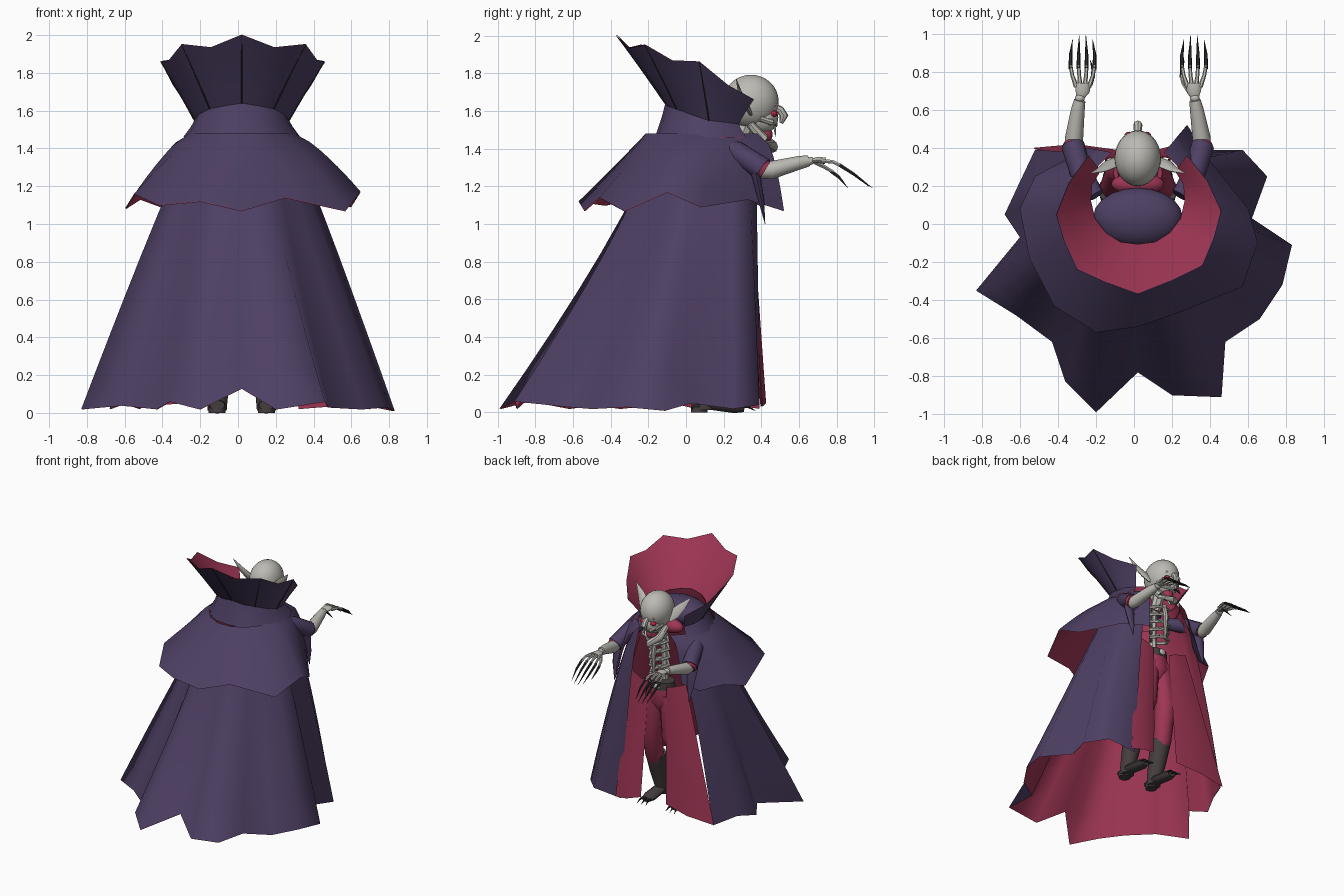
import bpy, bmesh, math
from mathutils import Vector

cube = bpy.data.objects.get("Cube")
if cube:
    bpy.data.objects.remove(cube)


def material(name, rgb):
    m = bpy.data.materials.new(name)
    m.use_nodes = True
    m.diffuse_color = (*rgb, 1)
    m.node_tree.nodes["Principled BSDF"].inputs["Base Color"].default_value = (*rgb, 1)
    return m


PURPLE = material("purple cloth", (0.075, 0.05, 0.125))
RED = material("crimson cloth", (0.35, 0.037, 0.09))
BONE = material("bone", (0.5, 0.49, 0.45))
BOOT = material("boot leather", (0.06, 0.048, 0.05))
CLAW = material("dark claw", (0.025, 0.022, 0.025))
EYE = material("eye red", (0.5, 0.02, 0.06))
MID = 0.02  # plane of symmetry of the body


def finish(name, bm, *mats, angle=40):
    mesh = bpy.data.meshes.new(name)
    bm.to_mesh(mesh)
    bm.free()
    ob = bpy.data.objects.new(name, mesh)
    bpy.context.collection.objects.link(ob)
    for m in mats:
        mesh.materials.append(m)
    bpy.ops.object.select_all(action='DESELECT')
    ob.select_set(True)
    bpy.context.view_layer.objects.active = ob
    bpy.ops.object.shade_smooth_by_angle(angle=math.radians(angle))
    return ob


def skin(bm, rings, closed=False):
    rows = [[bm.verts.new(p) for p in r] for r in rings]
    n = len(rows[0])
    for a, b in zip(rows, rows[1:]):
        for i in range(n if closed else n - 1):
            j = (i + 1) % n
            bm.faces.new((a[i], b[i], b[j], a[j]))
    return rows


def cloth(name, rings, outside=PURPLE, inside=RED):
    bm = bmesh.new()
    skin(bm, rings)
    ob = finish(name, bm, outside, inside, angle=120)
    sol = ob.modifiers.new("lining", 'SOLIDIFY')
    sol.thickness, sol.offset = 0.005, -1
    sol.material_offset = 1
    sol.use_rim = False


def tube(name, path, radii, mat, sides=8, flat=1.0):
    path = [Vector(p) for p in path]
    rings = []
    for i, p in enumerate(path):
        d = (path[min(i + 1, len(path) - 1)] - path[max(i - 1, 0)]).normalized()
        ref = Vector((1, 0, 0)) if abs(d.x) < 0.8 else Vector((0, 0, 1))
        u = (ref - d * ref.dot(d)).normalized()
        v = d.cross(u)
        ang = [2 * math.pi * k / sides for k in range(sides)]
        rings.append([p + radii[i] * (u * math.cos(a) + v * flat * math.sin(a)) for a in ang])
    bm = bmesh.new()
    rows = skin(bm, rings, True)
    bm.faces.new(rows[0])
    bm.faces.new(rows[-1][::-1])
    bmesh.ops.recalc_face_normals(bm, faces=bm.faces)
    finish(name, bm, mat)


def ball(name, loc, size, mat, seg=20):
    bm = bmesh.new()
    bmesh.ops.create_uvsphere(bm, u_segments=seg, v_segments=seg // 2, radius=1)
    bmesh.ops.scale(bm, vec=size, verts=bm.verts)
    bmesh.ops.translate(bm, vec=loc, verts=bm.verts)
    finish(name, bm, mat)


def drape(name, hem, start, end, center, rx, ry, top_z, puff, rows=8):
    """Cloth from an oval shoulder line to a ragged hem, fuller at the sides than the back."""
    top, powers = [], []
    for i in range(len(hem)):
        a = math.radians(start + (end - start) * i / (len(hem) - 1))
        top.append(Vector((center[0] + rx * math.cos(a), center[1] + ry * math.sin(a), top_z)))
        powers.append(puff - .33 * math.sin(a))
    rings = []
    for k in range(rows):
        t = k / (rows - 1)
        ring = []
        for a, b, power in zip(top, hem, powers):
            p = a.lerp(Vector(b), t ** power)
            p.z = a.z + (b[2] - a.z) * t
            ring.append(p)
        rings.append(ring)
    cloth(name, rings)


# Long cape
drape("long_cape", [
    (-.52, .39, .02), (-.61, .2, .05), (-.68, .05, .02), (-.6, -.07, .05), (-.83, -.35, .02),
    (-.62, -.48, .04), (-.43, -.62, .02), (-.36, -.83, .06), (-.2, -.99, .02), (.02, -.78, .13),
    (.2, -.9, .02), (.46, -.91, .06), (.48, -.62, .03), (.66, -.5, .02), (.78, -.32, .03),
    (.83, -.11, .01), (.62, .03, .05), (.7, .25, .02), (.57, .39, .04), (.32, .39, .02)],
    125, 415, (MID, .12), .27, .3, 1.45, .9)

# Shoulder capelet
drape("shoulder_capelet", [
    (-.24, .4, 1.12), (-.36, .34, 1.07), (-.52, .25, 1.13), (-.6, .08, 1.08), (-.55, -.18, 1.16),
    (-.42, -.43, 1.1), (-.2, -.57, 1.12), (.02, -.54, 1.07), (.25, -.46, 1.14), (.57, -.33, 1.07),
    (.65, -.1, 1.17), (.6, .08, 1.09), (.4, .33, 1.13), (.28, .52, 1.07)],
    120, 420, (MID, .1), .28, .32, 1.48, .7)

# Collar with pointed rim, and the band below it
tips = [(-.24, .36, 1.66), (-.41, .05, 1.86), (-.3, -.24, 1.95), (.02, -.37, 2.0),
        (.36, -.22, 1.95), (.46, .07, 1.86), (.28, .36, 1.66)]
feet = [(-.18, .28, 1.53), (-.23, .12, 1.55), (-.15, -.05, 1.61), (.02, -.11, 1.64),
        (.19, -.05, 1.61), (.27, .12, 1.55), (.22, .28, 1.53)]
rim, base = [], []
for i in range(len(tips)):
    t, f = Vector(tips[i]), Vector(feet[i])
    rim.append(t)
    base.append(f)
    if i + 1 < len(tips):
        t2, f2 = t.lerp(Vector(tips[i + 1]), .5), f.lerp(Vector(feet[i + 1]), .5)
        out = Vector((f2.x - MID, f2.y - .12, 0)).normalized()
        rim.append(t2.lerp(f2, .12) + out * .035)
        base.append(f2 + out * .02)
collar = [[b.lerp(r, k ** 1.15) + Vector((0, 0, .02 * k * (1 - k))) for r, b in zip(rim, base)]
          for k in (1, .75, .5, .25, 0)]
cloth("tall_collar", collar)
band = []
for s, drop in ((1, 0), (1.08, .4), (1.24, 1)):
    band.append([Vector((MID + (p.x - MID) * s, .12 + (p.y - .12) * s,
                         p.z + (1.46 - p.z) * drop)) for p in base])
cloth("collar_band", band)
for i in range(2, len(rim) - 1, 2):
    tube("collar_rib", [row[i] for row in collar], [.002, .003, .004, .005, .005], CLAW, 6)
ball("upper_back", (MID, .035, 1.53), (.235, .155, .1), PURPLE)
ball("neck_scarf", (MID, .21, 1.47), (.14, .06, .06), RED)

# Head, face and ears
ball("skull", (MID, .345, 1.65), (.122, .147, .142), BONE, 28)
ball("face", (MID, .405, 1.565), (.08, .085, .085), BONE)
ball("mouth", (MID, .415, 1.475), (.042, .045, .045), RED)
tube("nose", [(MID, .455, 1.63), (MID, .5, 1.605), (MID, .52, 1.575), (MID, .505, 1.535)],
     [.016, .022, .024, .01], BONE)
tube("jaw", [(MID - .085, .34, 1.53), (MID - .065, .41, 1.45), (MID, .455, 1.41),
             (MID + .065, .41, 1.45), (MID + .085, .34, 1.53)], [.022, .03, .034, .03, .022], BONE)
for s in (-1, 1):
    ball("eye", (MID + s * .045, .465, 1.585), (.026, .02, .018), EYE, 12)
    tube("brow", [(MID + s * .01, .475, 1.62), (MID + s * .05, .465, 1.63),
                  (MID + s * .085, .42, 1.61)], [.01, .014, .01], BONE)
    tube("cheek", [(MID + s * .08, .39, 1.56), (MID + s * .055, .455, 1.54),
                   (MID + s * .02, .475, 1.525)], [.016, .018, .014], BONE)
    tube("fang", [(MID + s * .03, .47, 1.52), (MID + s * .03, .475, 1.46)], [.009, .001], BONE, 6)
    tube("ear", [(MID + s * .1, .34, 1.59), (MID + s * .14, .315, 1.64), (MID + s * .19, .285, 1.7),
                 (MID + s * .25, .265, 1.775)], [.03, .045, .03, .002], BONE, 8, .35)

# Skeletal torso
tube("spine", [(MID, .26, 1.56), (MID, .25, 1.4), (MID, .24, 1.2), (MID, .25, .98)],
     [.03, .03, .028, .03], BONE)
tube("neck", [(MID, .27, 1.4), (MID, .34, 1.58)], [.04, .045], BONE)
tube("breastbone", [(MID, .375, 1.4), (MID, .395, 1.3), (MID, .385, 1.12)], [.018, .02, .012], BONE)
for k in range(5):
    z, w = 1.38 - k * .065, .085 - .005 * abs(k - 2)
    tube("rib", [(MID - w * .3, .25, z + .02), (MID - w, .31, z + .01), (MID - w * .6, .37, z),
                 (MID, .39, z - .01), (MID + w * .6, .37, z), (MID + w, .31, z + .01),
                 (MID + w * .3, .25, z + .02)], [.013] * 7, BONE, 6)
tube("belt", [(MID, .27, .98), (MID, .27, 1.04)], [.1, .095], BOOT, 16, .8)
ball("belt_buckle", (MID, .355, 1.01), (.03, .012, .025), BONE, 12)
tube("hips", [(MID, .27, 1.0), (MID, .27, .88), (MID, .26, .8)], [.095, .115, .07], RED, 16, .8)

# Legs and clawed boots
for s in (-1, 1):
    x = MID + s * .13
    tube("trouser_leg", [(MID + s * .055, .27, .93), (MID + s * .09, .28, .6), (x, .2, .36),
                         (x, .15, .26)], [.075, .08, .068, .058], RED, 12)
    tube("boot_shaft", [(x, .18, .36), (x, .14, .2), (x, .1, .06), (x, .1, .012)],
         [.078, .068, .054, .05], BOOT, 12)
    tube("boot_foot", [(x, .03, .04), (x, .14, .045), (x, .26, .03), (x, .31, .025)],
         [.04, .05, .052, .035], BOOT, 12, .65)
    tube("boot_heel", [(x, .07, .03), (x, .07, 0)], [.045, .045], BOOT, 10)
    for k in (-1, 0, 1):
        tube("toe_claw", [(x + k * .03, .29, .03), (x + k * .035, .33, .03), (x + k * .04, .37, .008)],
             [.01, .008, .001], CLAW, 6)

# Crimson coat tails hanging at the front
for s, inner, outer in ((-1, -.09, -.53), (1, .14, .36)):
    waist = [(MID + s * .08, .34, 1.02), (MID + s * .14, .35, 1.04), (MID + s * .25, .33, 1.08)]
    hem = [(inner, .39, .08), ((inner + outer) / 2, .42, .05), (outer, .4, .03)]
    cloth("coat_tail", [[Vector(a).lerp(Vector(b), k / 4) for a, b in zip(waist, hem)]
                        for k in range(5)], RED, RED)

# Arms with torn sleeves, long hands and claws
for s, wrist_x, tip_x in ((-1, -.285, -.27), (1, .32, .315)):
    x = MID + s * .34
    tube("sleeve", [(MID + s * .22, .15, 1.42), (MID + s * .3, .27, 1.38), (x, .41, 1.29)],
         [.045, .058, .062], PURPLE, 12)
    tube("cuff", [(x, .395, 1.3), (x, .42, 1.285)], [.057, .052], RED, 12)
    tube("sleeve_rag", [(x, .37, 1.27), (x, .4, 1.12), (x, .42, 1.0)], [.05, .03, .002], PURPLE, 8, .5)
    tube("forearm", [(x, .38, 1.285), (x - s * .005, .45, 1.285), (wrist_x + s * .01, .6, 1.325),
                     (wrist_x, .65, 1.335)], [.04, .048, .036, .03], BONE, 12)
    ball("wrist", (wrist_x, .66, 1.335), (.026, .022, .022), BONE, 12)
    tube("palm", [(wrist_x, .66, 1.335), (tip_x, .7, 1.34), (tip_x, .74, 1.335)],
         [.02, .038, .04], BONE, 10, .45)
    # The fingers fan out, then the claws curve back in
    for k in (-1.5, -.5, .5, 1.5):
        sx = tip_x + k * .042
        tube("finger", [(tip_x + k * .022, .72, 1.335), (tip_x + k * .036, .78, 1.33),
                        (sx, .83, 1.305)], [.013, .01, .01], BONE, 6)
        tube("finger_claw", [(sx, .815, 1.313), (sx, .89, 1.265),
                             (tip_x + k * .035, 1.0 - .02 * abs(k), 1.185 + .01 * abs(k))],
             [.011, .009, .001], CLAW, 6)
    tube("thumb", [(wrist_x - s * .02, .68, 1.33), (wrist_x - s * .06, .74, 1.3),
                   (wrist_x - s * .07, .78, 1.275)], [.013, .011, .01], BONE, 6)
    tube("thumb_claw", [(wrist_x - s * .069, .77, 1.28), (wrist_x - s * .07, .81, 1.25),
                        (wrist_x - s * .055, .86, 1.19)], [.011, .009, .001], CLAW, 6)
